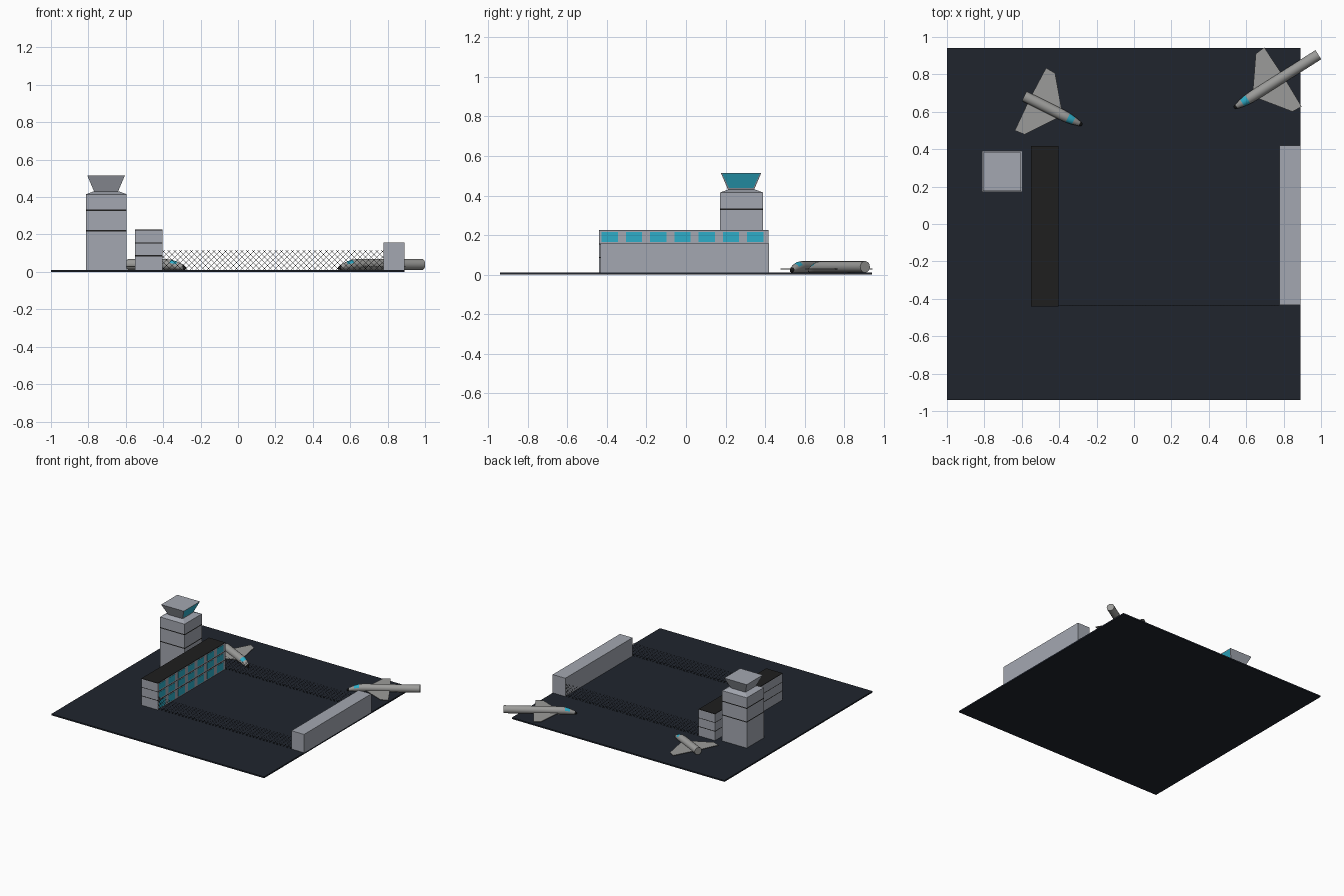
import bpy, bmesh, math
from mathutils import Matrix, Vector

if "Cube" in bpy.data.objects:
    bpy.data.objects.remove(bpy.data.objects["Cube"])


def material(name, rgb):
    m = bpy.data.materials.new(name)
    m.diffuse_color = (*rgb, 1)
    m.use_nodes = True
    m.node_tree.nodes["Principled BSDF"].inputs["Base Color"].default_value = m.diffuse_color
    return m


ASPHALT = material("asphalt", (0.014, 0.018, 0.027))
WALL = material("pale_wall", (0.37, 0.39, 0.44))
DARK = material("dark_trim", (0.013, 0.013, 0.013))
GLASS = material("teal_glass", (0.027, 0.42, 0.58))
METAL = material("plane_metal", (0.33, 0.33, 0.32))


def make_object(name, bm, *mats):
    bmesh.ops.recalc_face_normals(bm, faces=bm.faces)
    mesh = bpy.data.meshes.new(name)
    bm.to_mesh(mesh)
    bm.free()
    for m in mats:
        mesh.materials.append(m)
    obj = bpy.data.objects.new(name, mesh)
    bpy.context.collection.objects.link(obj)
    return obj


def block(name, x, y, z, mat, taper=(0, 0), window=False):
    """Box from ranges; taper moves the top edges inward (negative flares)."""
    bm = bmesh.new()
    bmesh.ops.create_cube(bm, size=1)
    for v in bm.verts:
        up = v.co.z > 0
        sx, sy = x[1] - x[0], y[1] - y[0]
        if up:
            sx, sy = sx - 2 * taper[0], sy - 2 * taper[1]
        v.co = (sum(x) / 2 + v.co.x * sx, sum(y) / 2 + v.co.y * sy, z[1] if up else z[0])
    if window:
        bm.normal_update()
        side = max(bm.faces, key=lambda f: f.calc_center_median().x)
        bmesh.ops.inset_region(bm, faces=[side], thickness=0.009)
        side.material_index = 1
    return make_object(name, bm, mat, GLASS)


# Apron
block("apron", (-1, 0.89), (-0.94, 0.94), (0, 0.011), ASPHALT)

# Control tower: shaft, dark bands, sloped cap, flared cab
TX, TY = (-0.813, -0.595), (0.172, 0.39)
for i, (a, b) in enumerate([(0.011, 0.216), (0.224, 0.326), (0.334, 0.415)]):
    block(f"tower_storey_{i}", TX, TY, (a, b), WALL)
for i, z in enumerate((0.22, 0.33)):
    block(f"tower_band_{i}", TX, TY, (z - 0.004, z + 0.004), DARK)
block("tower_cap", TX, TY, (0.415, 0.431), WALL, (0.043, 0.043))
block("tower_cab", (-0.77, -0.641), (0.212, 0.345), (0.431, 0.515), WALL, (-0.036, -0.036), True)

# Terminal: three storeys with bands, dark roof and a window grid on the inner side
BX, BY = (-0.55, -0.405), (-0.44, 0.417)
storeys = [(0.011, 0.083), (0.089, 0.153), (0.158, 0.222)]
for i, (a, b) in enumerate(storeys):
    block(f"terminal_storey_{i}", BX, BY, (a, b), WALL)
    block(f"terminal_band_{i}", BX, BY, (b, storeys[i + 1][0] if i < 2 else 0.226), DARK)
    for j in range(7):
        y = -0.426 + j * 0.1225
        block(f"terminal_window_{i}_{j}", (-0.406, -0.403), (y, y + 0.082), (a + 0.008, b - 0.006), GLASS)

# Low hangar wall opposite
block("hangar", (0.778, 0.89), (-0.433, 0.42), (0.011, 0.158), WALL)


# Chain-link fences made of crossing diagonal wires
def fence(name, y, x0=-0.405, x1=0.778, z0=0.011, z1=0.117, pitch=0.03):
    curve = bpy.data.curves.new(name, "CURVE")
    curve.dimensions = "3D"
    curve.bevel_depth = 0.001
    curve.bevel_resolution = 0
    h = z1 - z0

    def wire(a, b):
        s = curve.splines.new("POLY")
        s.points.add(1)
        s.points[0].co = (a[0], y, a[1], 1)
        s.points[1].co = (b[0], y, b[1], 1)

    x = x0 - h + pitch / 2
    while x < x1:
        lo, hi = max(x, x0), min(x + h, x1)
        if hi - lo > 0.002:
            wire((lo, z0 + lo - x), (hi, z0 + hi - x))
            wire((lo, z1 - lo + x), (hi, z1 - hi + x))
        x += pitch
    curve.materials.append(DARK)
    bpy.context.collection.objects.link(bpy.data.objects.new(name, curve))


fence("fence_back", 0.417)
fence("fence_front", -0.435)


# Aeroplane: drooped nose at the local origin, pointing along +x
def plane(name, nose, angle, length):
    place = Matrix.Translation((*nose, 0)) @ Matrix.Rotation(math.radians(angle), 4, "Z")
    rings = [(0, 0.006, 0.018), (-0.014, 0.013, 0.024), (-0.05, 0.0215, 0.032),
             (-0.085, 0.027, 0.038), (-0.12, 0.029, 0.0395), (-length, 0.029, 0.0395)]
    n = 16
    bm = bmesh.new()
    loops = [[bm.verts.new((s, r * math.cos(k * math.tau / n), c + r * math.sin(k * math.tau / n)))
              for k in range(n)] for s, r, c in rings]
    for i in range(len(rings) - 1):
        for k in range(n):
            q = (k + 1) % n
            f = bm.faces.new((loops[i][k], loops[i][q], loops[i + 1][q], loops[i + 1][k]))
            f.smooth = True
            if i == 0:
                f.material_index = 1
            elif i == 2 and 1 <= k <= 6:
                f.material_index = 2
    bm.faces.new(loops[0]).material_index = 1
    bm.faces.new(loops[-1])
    body = make_object(name + "_fuselage", bm, METAL, DARK, GLASS)
    body.matrix_world = place
    body.data.set_sharp_from_angle(angle=math.radians(40))

    # Swept delta wings as one thin plate
    half = [(-0.13, 0.02), (-0.252, 0.183), (-0.308, 0.187), (-0.312, 0.02)]
    outline = half + [(x, -y) for x, y in reversed(half)]
    bm = bmesh.new()
    f = bm.faces.new([bm.verts.new((x, y, 0.027)) for x, y in outline])
    ext = bmesh.ops.extrude_face_region(bm, geom=[f])
    bmesh.ops.translate(bm, vec=Vector((0, 0, 0.004)),
                        verts=[g for g in ext["geom"] if isinstance(g, bmesh.types.BMVert)])
    make_object(name + "_wings", bm, METAL).matrix_world = place


plane("short_plane", (-0.278, 0.53), -26.5, 0.345)
plane("long_plane", (0.536, 0.621), 212.3, 0.532)
